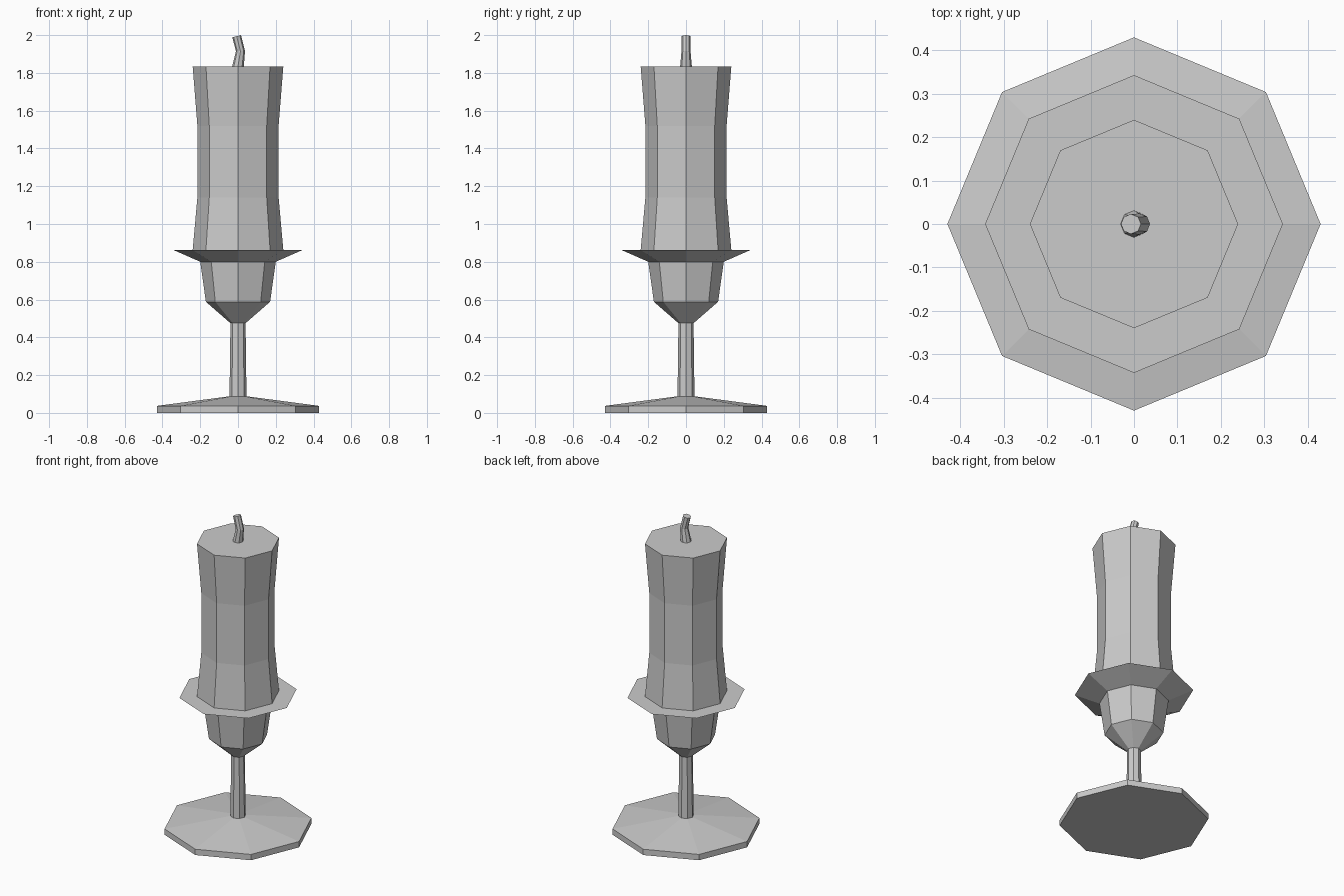
import bpy, bmesh
from math import cos, sin, pi

if "Cube" in bpy.data.objects:
    bpy.data.objects.remove(bpy.data.objects["Cube"])

SIDES = 8


def stack(name, rings):
    """Octagonal rings (radius, z, x offset, slope along x) joined and capped."""
    bm = bmesh.new()
    loops = []
    for r, z, *extra in rings:
        ox, slope = extra or (0, 0)
        loops.append([bm.verts.new((ox + r * cos(a), r * sin(a), z + slope * r * cos(a)))
                      for a in (2 * pi * i / SIDES for i in range(SIDES))])
    for low, high in zip(loops, loops[1:]):
        for i in range(SIDES):
            j = (i + 1) % SIDES
            bm.faces.new((low[i], low[j], high[j], high[i]))
    bm.faces.new(loops[0][::-1])
    bm.faces.new(loops[-1])
    mesh = bpy.data.meshes.new(name)
    bm.to_mesh(mesh)
    bm.free()
    obj = bpy.data.objects.new(name, mesh)
    bpy.context.collection.objects.link(obj)
    return obj


# Holder: foot, stem, cup and drip tray
stack("candle_holder", [(0.43, 0), (0.43, 0.037), (0.045, 0.088), (0.04, 0.475),
                        (0.17, 0.588), (0.2, 0.8), (0.343, 0.863)])

# Candle with a slight waist
stack("candle", [(0.24, 0.863), (0.215, 1.14), (0.215, 1.52), (0.24, 1.835)])

# Bent wick
stack("wick", [(0.031, 1.835, 0, 0), (0.024, 1.915, 0.013, 0),
               (0.023, 1.994, -0.007, 0.25)])
